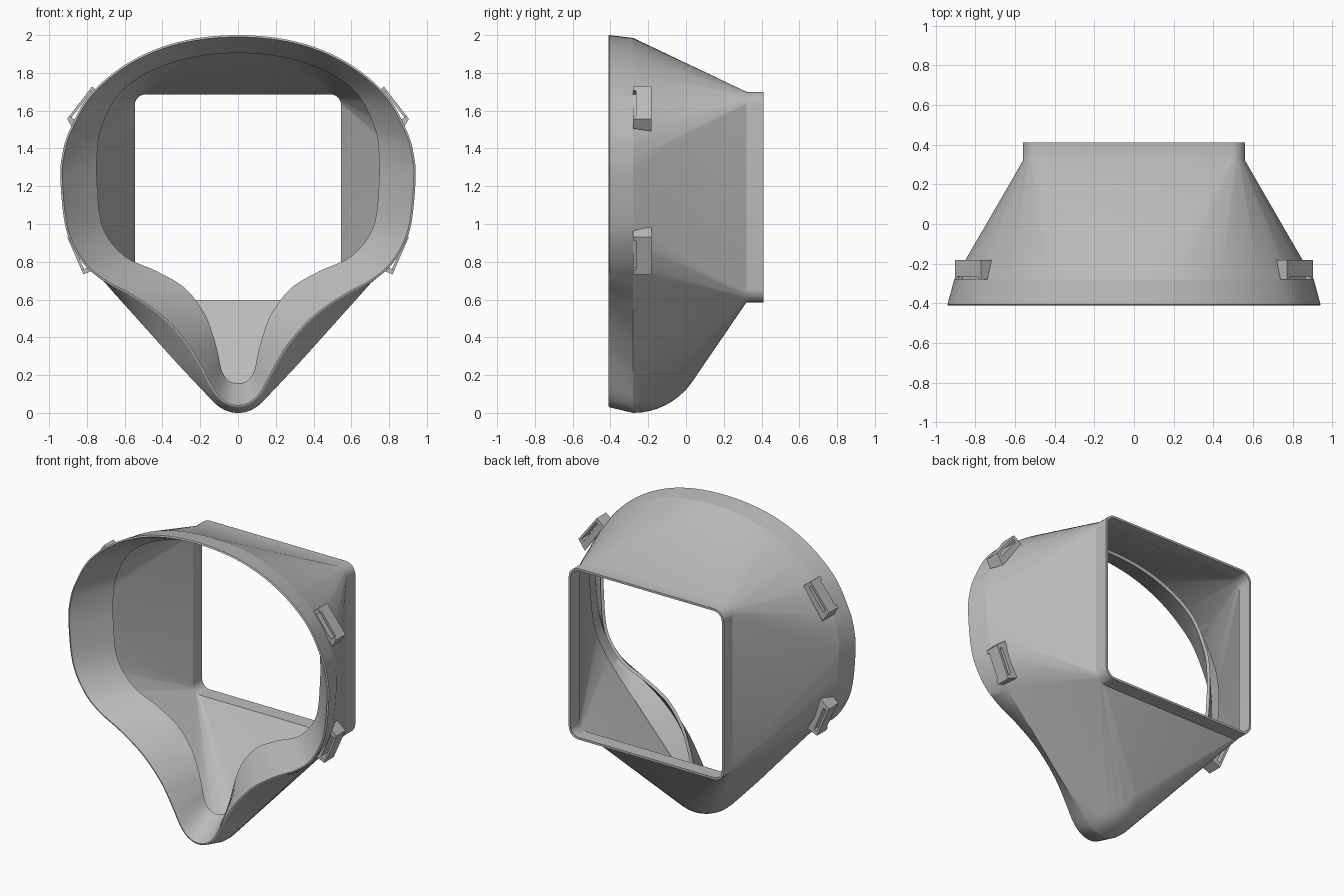
import bpy, bmesh, math
from mathutils import Vector

if "Cube" in bpy.data.objects:
    bpy.data.objects.remove(bpy.data.objects["Cube"], do_unlink=True)

grey = bpy.data.materials.new("matte grey plastic")
grey.use_nodes = True
COLOUR = (0.5, 0.5, 0.5, 1)
grey.diffuse_color = COLOUR
grey.node_tree.nodes["Principled BSDF"].inputs["Base Color"].default_value = COLOUR

FRONT, SHOULDER, COLLAR, BACK = -0.41, -0.28, 0.32, 0.41

# Right halves (x, z), bottom to top, of the face rim, its opening and the body
RIM = [(0, .03), (.07, .05), (.13, .11), (.2, .24), (.28, .37), (.41, .51),
       (.57, .62), (.715, .7), (.825, .8), (.91, .97), (.94, 1.23), (.93, 1.37),
       (.89, 1.5), (.78, 1.69), (.57, 1.86), (.31, 1.965), (0, 2)]
OPENING = [(0, .157), (.05, .17), (.085, .22), (.105, .31), (.135, .42), (.18, .53),
           (.28, .66), (.43, .75), (.6, .83), (.715, .98), (.745, 1.2), (.745, 1.39),
           (.72, 1.52), (.63, 1.69), (.47, 1.805), (.25, 1.88), (0, 1.905)]
BODY = [(0, 0), (.07, .015), (.13, .06), (.22, .155), (.32, .26), (.45, .405),
        (.585, .555), (.7, .685), (.8, .81), (.875, .97), (.905, 1.22), (.9, 1.37),
        (.865, 1.5), (.76, 1.68), (.555, 1.845), (.305, 1.95), (0, 1.985)]


def closed_curve(half, steps=6):
    """Mirror a half outline and smooth it with a closed spline."""
    pts = [Vector(p) for p in half]
    pts += [Vector((-p.x, p.y)) for p in pts[-2:0:-1]]
    n, out = len(pts), []
    for i in range(n):
        a, b, c, d = (pts[(i + k) % n] for k in (-1, 0, 1, 2))
        for s in range(steps):
            t = s / steps
            out.append(b + (c - a) * t / 2 + (a * 2 - b * 5 + c * 4 - d) * t**2 / 2
                       + (b * 3 - a - c * 3 + d) * t**3 / 2)
    return out


def offset(ring, dist):
    """Move an outline outward along its normals."""
    out = []
    for i, p in enumerate(ring):
        t = (ring[(i + 1) % len(ring)] - ring[i - 1]).normalized()
        out.append(p + Vector((t.y, -t.x)) * dist)
    return out


def rounded_rect(w, z0, z1, r, steps=6):
    out = []
    for k, (sx, z) in enumerate([(1, z1 - r), (-1, z1 - r), (-1, z0 + r), (1, z0 + r)]):
        for s in range(steps + 1):
            a = math.pi / 2 * (k + s / steps)
            out.append(Vector((sx * (w - r) + r * math.cos(a), z + r * math.sin(a))))
    return out


def at_depth(ring, y):
    return [Vector((p.x, y, p.y)) for p in ring]


def finish(name, bm, angle, wall=0):
    bmesh.ops.recalc_face_normals(bm, faces=bm.faces)
    mesh = bpy.data.meshes.new(name)
    bm.to_mesh(mesh)
    bm.free()
    mesh.materials.append(grey)
    ob = bpy.data.objects.new(name, mesh)
    bpy.context.collection.objects.link(ob)
    bpy.ops.object.select_all(action="DESELECT")
    ob.select_set(True)
    bpy.context.view_layer.objects.active = ob
    if wall:
        mod = ob.modifiers.new("wall", "SOLIDIFY")
        mod.thickness, mod.offset = wall, -1
        bpy.ops.object.modifier_apply(modifier=mod.name)
    bpy.ops.object.shade_smooth_by_angle(angle=math.radians(angle))


# Body: a taut skin from the face outline to the square end, over a rounded nose
body_ring = closed_curve(BODY)
points = at_depth(body_ring, SHOULDER)
points += at_depth(rounded_rect(.56, .585, 1.7, .07), COLLAR)
for i in range(1, 9):
    a = math.radians(54) * i / 8
    normal = Vector((0, math.sin(a), -math.cos(a)))
    for j in range(-5, 6):
        b = math.radians(9 * j)
        side = Vector((math.sin(b), 0, 0))
        points.append(Vector((0, SHOULDER, .38)) + normal * .2
                      + (normal * math.cos(b) + side) * .18)
bm = bmesh.new()
for p in points:
    bm.verts.new(p)
bmesh.ops.convex_hull(bm, input=bm.verts)
bm.normal_update()
bmesh.ops.delete(bm, geom=[f for f in bm.faces if abs(f.normal.y) > .99], context="FACES")
bmesh.ops.delete(bm, geom=[v for v in bm.verts if not v.link_faces], context="VERTS")

# Square collar: straight sleeve drawn back from the open end
end = [e for e in bm.edges if e.is_boundary and all(v.co.y > COLLAR - .01 for v in e.verts)]
sleeve = bmesh.ops.extrude_edge_only(bm, edges=end)["geom"]
for v in sleeve:
    if isinstance(v, bmesh.types.BMVert):
        v.co.y = BACK
finish("hood_body", bm, 23, wall=.014)

# Face rim: outer band, rounded front lip and the funnel leading to the opening
rim, opening = closed_curve(RIM), closed_curve(OPENING)
sections = [at_depth(body_ring, SHOULDER), at_depth(rim, FRONT + .004),
            at_depth(offset(rim, -.004), FRONT), at_depth(offset(rim, -.01), FRONT),
            at_depth(offset(rim, -.016), FRONT + .01), at_depth(opening, -.22),
            at_depth(offset(opening, .016), -.21), at_depth(offset(rim, -.02), -.38)]
bm = bmesh.new()
loops = [[bm.verts.new(p) for p in s] for s in sections]
for lo, hi in zip(loops, loops[1:]):
    for i in range(len(lo)):
        bm.faces.new((lo[i - 1], lo[i], hi[i], hi[i - 1]))
finish("face_rim", bm, 50)


# Strap clips: a bar over a slot, held by a square end and a ramped end.
# Each profile is (distance along the clip, height from its outer face).
BAR = [(-.085, 0), (.085, 0), (.085, -.014), (-.085, -.014)]
FOOT = [(-.085, -.034), (.085, -.034), (.085, -.06), (0, -.049), (-.085, -.053)]
RAMP_END = [(-.105, 0), (-.085, 0), (-.085, -.053), (-.128, -.055)]
SQUARE_END = [(.085, 0), (.11, 0), (.11, -.06), (.085, -.06)]


def clip(name, side, x, z, nx, nz):
    out = Vector((nx, 0, nz)).normalized()
    along = Vector((-out.z, 0, out.x)) * math.copysign(1, nz)
    bm = bmesh.new()

    def block(profile, front):
        rings = []
        for y, sink in ((front, 0), (-.182, .022)):
            ring = []
            for t, n in profile:
                depth = n - sink if n < -.04 else n
                p = Vector((x, y, z)) + along * t + out * depth
                ring.append(bm.verts.new((p.x * side, p.y, p.z)))
            rings.append(ring)
        a, b = rings
        bm.faces.new(a)
        bm.faces.new(b[::-1])
        for i in range(len(a)):
            bm.faces.new((a[i - 1], a[i], b[i], b[i - 1]))

    block(BAR, -.265)
    for profile in (FOOT, RAMP_END, SQUARE_END):
        block(profile, -.28)
    finish(name, bm, 20)


for side, label in ((1, "left"), (-1, "right")):
    clip("upper_clip_" + label, side, .84, 1.64, .79, .61)
    clip("lower_clip_" + label, side, .862, .834, .917, -.4)
